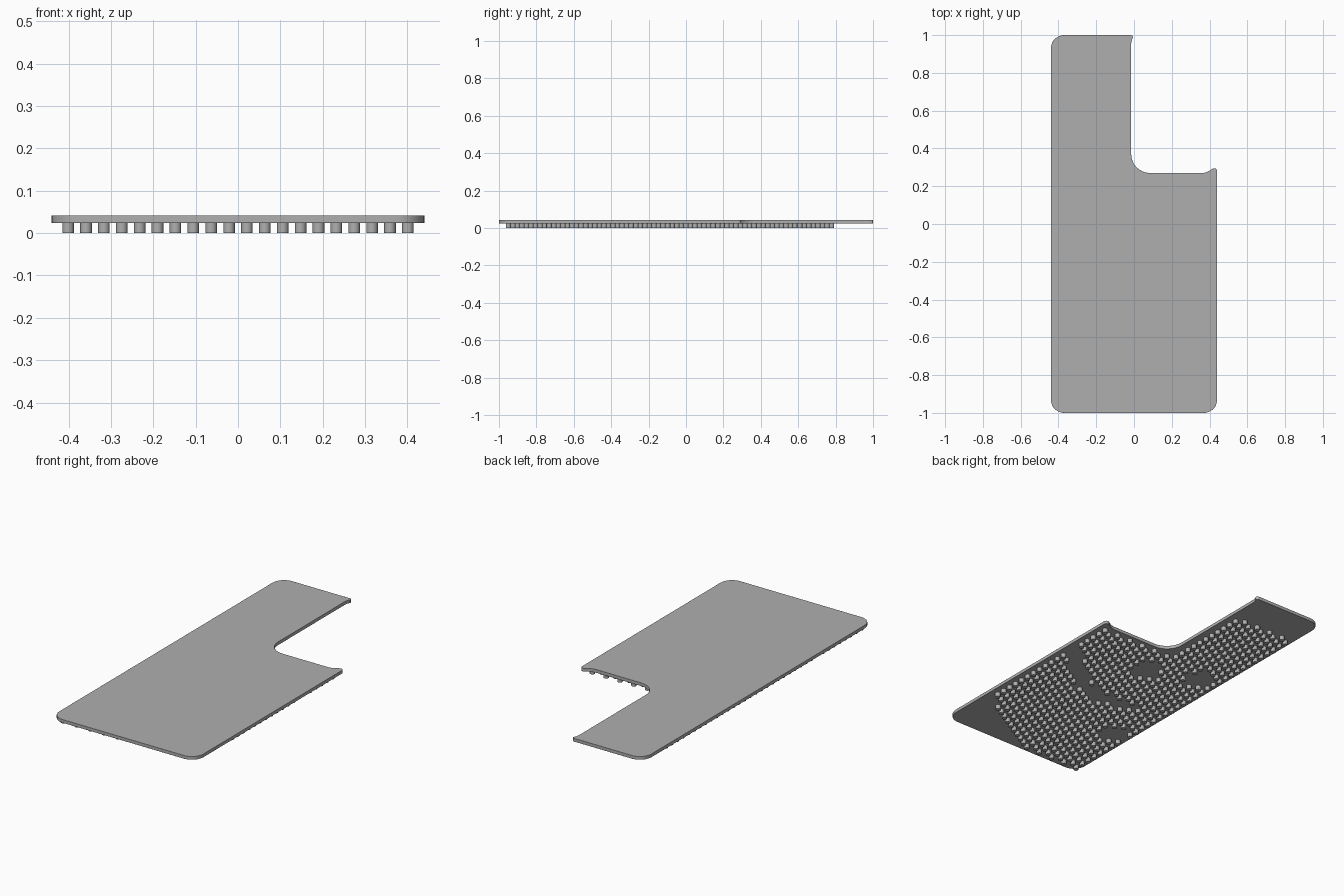
import bpy, bmesh, math
from mathutils import Vector

if "Cube" in bpy.data.objects:
    bpy.data.objects.remove(bpy.data.objects["Cube"], do_unlink=True)

grey = bpy.data.materials.new("plain_grey")
grey.use_nodes = True
colour = (0.43, 0.43, 0.43, 1)
grey.diffuse_color = colour
grey.node_tree.nodes["Principled BSDF"].inputs["Base Color"].default_value = colour


def add_object(name, bm):
    mesh = bpy.data.meshes.new(name)
    bm.to_mesh(mesh)
    bm.free()
    obj = bpy.data.objects.new(name, mesh)
    bpy.context.collection.objects.link(obj)
    mesh.materials.append(grey)
    bpy.ops.object.select_all(action='DESELECT')
    obj.select_set(True)
    bpy.context.view_layer.objects.active = obj
    bpy.ops.object.shade_smooth_by_angle(angle=math.radians(35))
    return obj


def arc(cx, cy, r, start, end, steps=8):
    angles = [math.radians(start + (end - start) * i / steps) for i in range(steps + 1)]
    return [(cx + r * math.cos(a), cy + r * math.sin(a)) for a in angles]


# Plate: L-shaped outline with rounded corners and two small flared lips
BOTTOM, TOP = 0.024, 0.042
outline = (arc(-0.37, -0.93, 0.07, 180, 270)
           + arc(0.37, -0.93, 0.07, 270, 360)
           + arc(0.425, 0.28, 0.015, 0, 135)
           + arc(0.358, 0.35, 0.08, -45, -90)
           + arc(0.085, 0.37, 0.1, 270, 180)
           + arc(0.065, 0.95, 0.08, 180, 155, 4)
           + arc(-0.017, 0.988, 0.012, -20, 90)
           + arc(-0.37, 0.93, 0.07, 90, 180))
bm = bmesh.new()
base = bm.faces.new([bm.verts.new((x, y, BOTTOM)) for x, y in outline])
extruded = bmesh.ops.extrude_face_region(bm, geom=[base], use_keep_orig=True)
bmesh.ops.translate(bm, vec=(0, 0, TOP - BOTTOM),
                    verts=[v for v in extruded["geom"] if isinstance(v, bmesh.types.BMVert)])
bmesh.ops.recalc_face_normals(bm, faces=bm.faces)
plate = add_object("plate", bm)
bevel = plate.modifiers.new("edge_rounding", 'BEVEL')
bevel.width = 0.005
bevel.segments = 2
bevel.limit_method = 'ANGLE'
bevel.angle_limit = math.radians(50)

# Layout rules for the pins on the underside
front_edge = [(-0.44, -0.965), (-0.07, -0.955), (0.08, -0.91), (0.32, -0.75), (0.44, -0.6)]
channel = [Vector(p) for p in ((0.38, -0.02), (0.32, -0.1), (0.13, -0.26),
                               (-0.02, -0.31), (-0.2, -0.29))]
clearings = [Vector(p) for p in ((-0.03, 0.07), (-0.3, 0.17), (-0.33, -0.55))]


def front_limit(x):
    for (x0, y0), (x1, y1) in zip(front_edge, front_edge[1:]):
        if x <= x1:
            return y0 + (y1 - y0) * (x - x0) / (x1 - x0)


def segment_distance(p, a, b):
    t = max(0, min(1, (p - a).dot(b - a) / (b - a).length_squared))
    return (p - a - (b - a) * t).length


def has_pin(x, y):
    p = Vector((x, y))
    if y < front_limit(x) or y > (0.785 if x < -0.04 else 0.245):
        return False
    if any((p - c).length < 0.08 for c in clearings):
        return False
    return all(segment_distance(p, a, b) > 0.04 for a, b in zip(channel, channel[1:]))


# One pin shape, copied over a staggered lattice
COLUMNS, PITCH_X, PITCH_Y, RADIUS = 20, 0.0422, 0.0487, 0.0137
ring = arc(0, 0, RADIUS, 0, 330, 11)
bm = bmesh.new()
for i in range(COLUMNS):
    x = (i - (COLUMNS - 1) / 2) * PITCH_X
    for j in range(37):
        y = -0.95 + PITCH_Y * (j + 0.5 * (i % 2))
        if not has_pin(x, y):
            continue
        low = [bm.verts.new((x + u, y + v, 0)) for u, v in ring]
        high = [bm.verts.new((x + u, y + v, BOTTOM + 0.002)) for u, v in ring]
        bm.faces.new(low[::-1])
        bm.faces.new(high)
        for k in range(len(ring)):
            n = (k + 1) % len(ring)
            bm.faces.new((low[k], low[n], high[n], high[k]))
add_object("underside_pins", bm)
